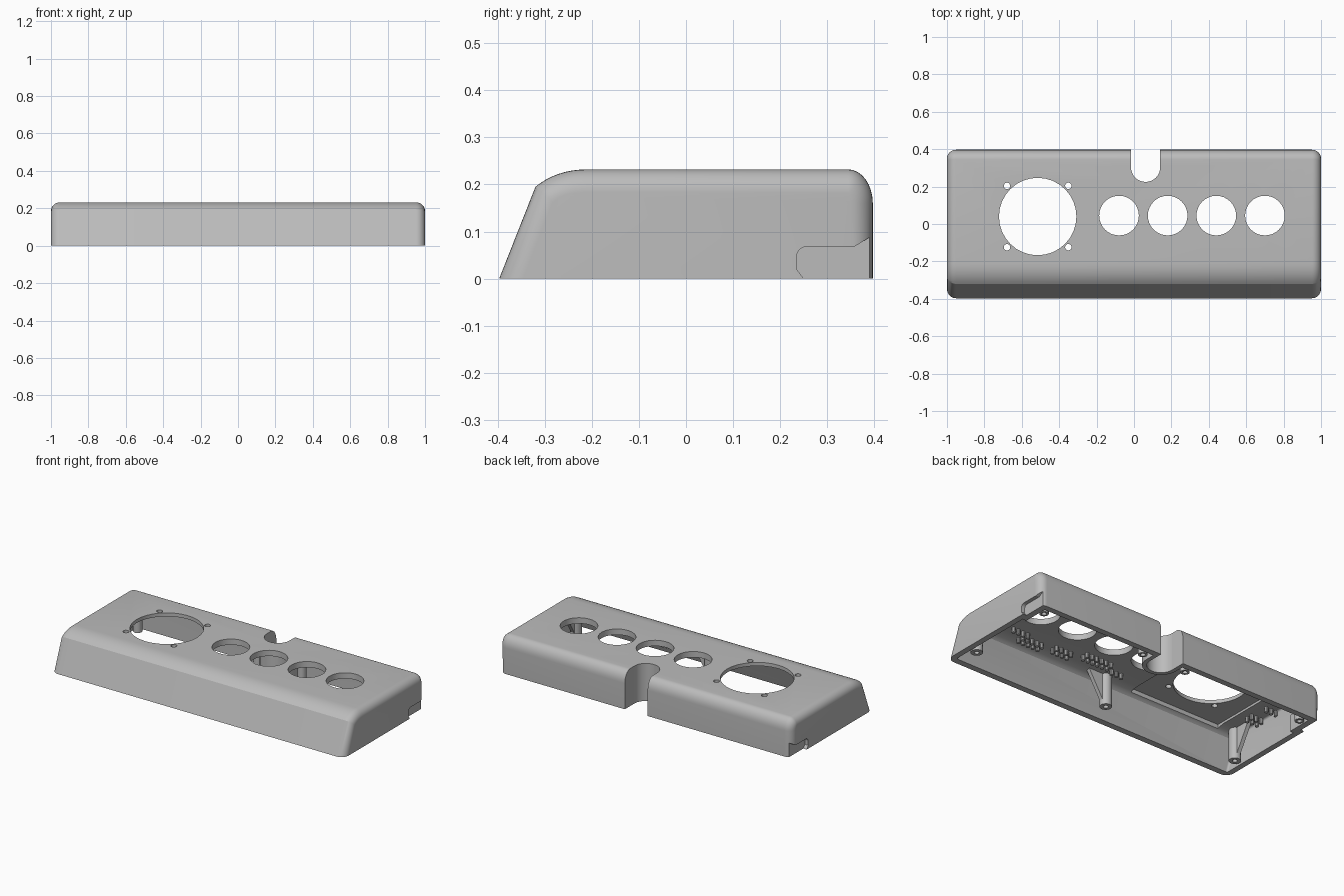
import bpy, bmesh, math
from mathutils import Matrix, Vector

cube = bpy.data.objects.get("Cube")
if cube:
    bpy.data.objects.remove(cube, do_unlink=True)

GREY = (0.5, 0.5, 0.5, 1)
grey = bpy.data.materials.new("grey_plastic")
grey.use_nodes = True
grey.diffuse_color = GREY
grey.node_tree.nodes["Principled BSDF"].inputs["Base Color"].default_value = GREY


def finish(name, bm):
    bmesh.ops.recalc_face_normals(bm, faces=bm.faces)
    mesh = bpy.data.meshes.new(name)
    bm.to_mesh(mesh)
    bm.free()
    mesh.materials.append(grey)
    obj = bpy.data.objects.new(name, mesh)
    bpy.context.collection.objects.link(obj)
    return obj


def box(name, x0, x1, y0, y1, z0, z1):
    bm = bmesh.new()
    mid = Vector((x0 + x1, y0 + y1, z0 + z1)) / 2
    size = Matrix.Diagonal((x1 - x0, y1 - y0, z1 - z0, 1))
    bmesh.ops.create_cube(bm, size=1, matrix=Matrix.Translation(mid) @ size)
    return finish(name, bm)


def cylinder(name, x, y, r, z0, z1, sides=32):
    bm = bmesh.new()
    bmesh.ops.create_cone(bm, cap_ends=True, segments=sides, radius1=r, radius2=r,
                          depth=z1 - z0, matrix=Matrix.Translation((x, y, (z0 + z1) / 2)))
    return finish(name, bm)


def prism(name, points, offset):
    """Extrude a closed 3D outline along a vector."""
    bm = bmesh.new()
    face = bm.faces.new([bm.verts.new(p) for p in points])
    out = bmesh.ops.extrude_face_region(bm, geom=[face])
    bmesh.ops.translate(bm, vec=offset,
                        verts=[e for e in out["geom"] if isinstance(e, bmesh.types.BMVert)])
    return finish(name, bm)


def combine(target, tool, operation):
    mod = target.modifiers.new(operation, 'BOOLEAN')
    mod.operation = operation
    mod.solver = 'EXACT'
    mod.object = tool
    bpy.context.view_layer.update()
    bpy.context.view_layer.objects.active = target
    bpy.ops.object.modifier_apply(modifier=mod.name)
    bpy.data.objects.remove(tool, do_unlink=True)


def smooth(obj):
    bpy.ops.object.select_all(action='DESELECT')
    obj.select_set(True)
    bpy.context.view_layer.objects.active = obj
    bpy.ops.object.shade_smooth_by_angle(angle=math.radians(25))


def section(d, base):
    """Side outline of the case, moved inward by d."""
    pts = [(-0.397 + d / 0.93 + base * 0.39, base)]
    a = Vector((-0.32 + 0.75 * d, 0.195 - 0.7 * d))
    b = Vector((-0.275 + 0.3 * d, 0.232 - d))
    c = Vector((-0.21, 0.232 - d))
    for i in range(9):
        t = i / 8
        pts.append(tuple(a * (1 - t) ** 2 + b * 2 * t * (1 - t) + c * t * t))
    for i in range(9):
        t = math.pi / 2 * i / 8
        pts.append((0.345 + (0.052 - d) * math.sin(t), 0.16 + (0.072 - d) * math.cos(t)))
    return pts + [(0.397 - d, base)]


def case_solid(name, half, inset, radius, base):
    """Loft the side outline along x with rounded ends."""
    steps = [math.pi / 2 * i / 8 for i in range(9)]
    ends = [(half - radius + radius * math.sin(t), inset + radius * (1 - math.cos(t)))
            for t in steps]
    slices = [(-x, d) for x, d in reversed(ends)] + ends
    bm = bmesh.new()
    rings = [[bm.verts.new((x, y, z)) for y, z in section(d, base)] for x, d in slices]
    n = len(rings[0])
    for p, q in zip(rings, rings[1:]):
        for i in range(n):
            j = (i + 1) % n
            bm.faces.new((p[i], p[j], q[j], q[i]))
    bm.faces.new(rings[0])
    bm.faces.new(rings[-1])
    return finish(name, bm)


# Hollow case, open underneath
shell = case_solid("case_shell", 1, 0, 0.048, 0)
combine(shell, case_solid("cavity", 0.965, 0.036, 0.012, -0.03), 'DIFFERENCE')

# Cable channel in the back: inner wall, then the U-shaped cut
CX, CY, CR = 0.062, 0.303, 0.078
combine(shell, cylinder("channel_wall", CX, CY, CR + 0.025, 0.0, 0.205), 'UNION')
combine(shell, box("channel_sides", CX - CR - 0.025, CX + CR + 0.025, CY, 0.375, 0.0, 0.203), 'UNION')
combine(shell, cylinder("channel_round", CX, CY, CR, -0.1, 0.4), 'DIFFERENCE')
combine(shell, box("channel_slot", CX - CR, CX + CR, CY, 0.5, -0.1, 0.41), 'DIFFERENCE')

# Hook recesses at the rear of both ends
outline = [(0.42, -0.02), (0.42, 0.106), (0.358, 0.068)]
for i in range(7):
    t = math.pi / 2 * i / 6
    outline.append((0.257 - 0.022 * math.sin(t), 0.046 + 0.022 * math.cos(t)))
outline += [(0.235, 0.02), (0.25, 0.0), (0.25, -0.02)]
for s in (-1, 1):
    xs = sorted((s * 0.94, s * 0.975))
    combine(shell, box("recess_backing", *xs, 0.205, 0.37, 0.0, 0.1), 'UNION')
    cutter = prism("recess_cut", [(s * 0.977, y, z) for y, z in outline], (s * 0.1, 0, 0))
    combine(shell, cutter, 'DIFFERENCE')

# Square seat under the large opening
GX, GY = -0.515, 0.04
combine(shell, box("gauge_seat", GX - 0.31, GX + 0.31, GY - 0.31, GY + 0.3, 0.12, 0.21), 'DIFFERENCE')

# Large opening with four screw holes, and a row of four round openings
holes = [(GX, GY, 0.207)]
holes += [(GX + 0.164 * i, GY + 0.164 * j, 0.017) for i in (-1, 1) for j in (-1, 1)]
holes += [(-0.08 + 0.26 * i, 0.045, 0.106) for i in range(4)]
for x, y, r in holes:
    combine(shell, cylinder("hole", x, y, r, 0.12, 0.3), 'DIFFERENCE')
smooth(shell)

# Screw posts with pilot holes; the front ones carry a tapered rib
posts = [("front_right", -0.92, -0.24, 90), ("front_middle", 0, -0.24, 0),
         ("front_left", 0.92, -0.24, 90), ("back_right", -0.91, 0.32, None),
         ("back_left", 0.91, 0.32, None), ("back_middle_right", -0.09, 0.325, None),
         ("back_middle_left", 0.21, 0.325, None)]
for label, x, y, angle in posts:
    r = 0.034 if angle is not None else 0.026
    post = cylinder(label + "_post", x, y, r, 0.003, 0.2, 24)
    if angle is not None:
        way = Vector((math.cos(math.radians(angle)), math.sin(math.radians(angle)), 0))
        side = Vector((-way.y, way.x, 0)) * 0.012
        foot = Vector((x, y, 0)) - side
        rib = [foot + way * d + Vector((0, 0, z))
               for d, z in ((0, 0.03), (0.03, 0.03), (0.13, 0.2), (0, 0.2))]
        combine(post, prism("rib", rib, side * 2), 'UNION')
    combine(post, cylinder("pilot", x, y, 0.014, -0.05, 0.12, 16), 'DIFFERENCE')
    smooth(post)

# Clusters of small pegs under the roof
clusters = [(0.69, -0.16, 4, 1), (0.58, -0.23, 5, 2), (0.38, -0.2, 4, 2), (0.17, -0.15, 6, 2),
            (0.0, -0.17, 3, 1), (-0.9, -0.09, 3, 2), (-0.91, 0.06, 3, 1)]
for k, (cx, cy, cols, rows) in enumerate(clusters):
    bm = bmesh.new()
    for i in range(cols):
        for j in range(rows):
            spot = Vector((cx + (i - cols / 2) * 0.034, cy + j * 0.036, 0.186))
            bmesh.ops.create_cone(bm, cap_ends=True, segments=10, radius1=0.011, radius2=0.011,
                                  depth=0.04, matrix=Matrix.Translation(spot))
    smooth(finish("roof_pegs_%d" % (k + 1), bm))
